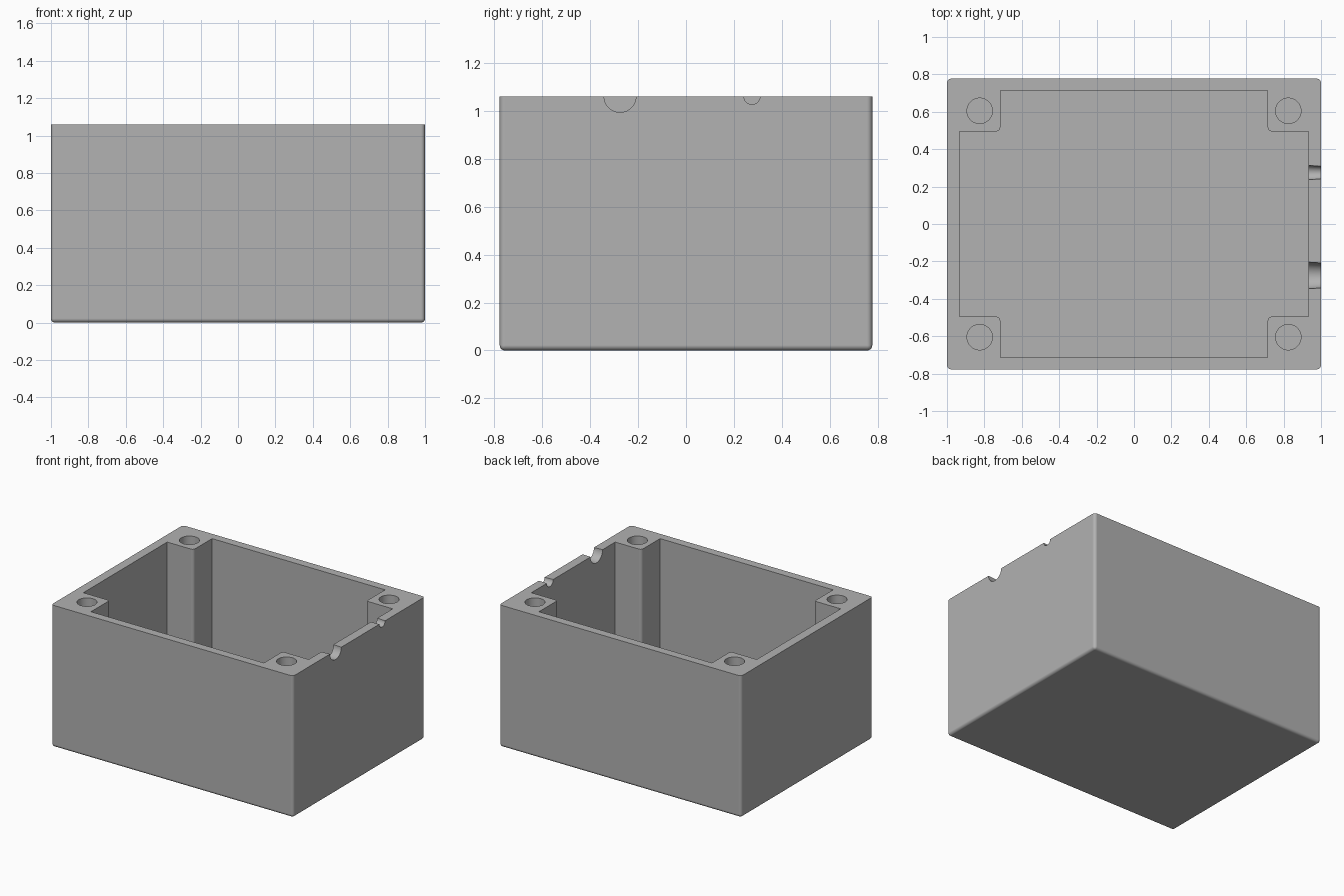
import bpy, bmesh, math
from mathutils import Matrix

if "Cube" in bpy.data.objects:
    bpy.data.objects.remove(bpy.data.objects["Cube"])

HX, HY, H = 1.0, 0.777, 1.06        # outer half sizes and height
IX, IY, FLOOR = 0.932, 0.715, 0.065  # cavity half sizes and floor thickness
PX, PY, R = 0.715, 0.495, 0.022     # inner corner of the screw posts, edge radius


def make_object(name, bm):
    bmesh.ops.recalc_face_normals(bm, faces=bm.faces)
    mesh = bpy.data.meshes.new(name)
    bm.to_mesh(mesh)
    bm.free()
    ob = bpy.data.objects.new(name, mesh)
    bpy.context.collection.objects.link(ob)
    return ob


def cone(name, r1, r2, depth, matrix):
    bm = bmesh.new()
    bmesh.ops.create_cone(bm, cap_ends=True, segments=48, radius1=r1,
                          radius2=r2, depth=depth, matrix=matrix)
    return make_object(name, bm)


# Outer block, rounded on every edge except the top rim
bm = bmesh.new()
bmesh.ops.create_cube(bm, size=1, matrix=Matrix.Translation((0, 0, H / 2))
                      @ Matrix.Diagonal((2 * HX, 2 * HY, H, 1)))
edges = [e for e in bm.edges if min(v.co.z for v in e.verts) < H - 0.01]
bmesh.ops.bevel(bm, geom=edges, offset=R, segments=5, profile=0.5, affect='EDGES')
box = make_object("enclosure_box", bm)

# Cavity outline: a plus shape leaving a post with a rounded edge in each corner
arc = [(PX + R - R * math.cos(t), PY + R - R * math.sin(t))
       for t in (i * math.pi / 10 for i in range(6))]
quarter = [(PX, IY)] + arc + [(IX, PY)]
outline = []
for sx, sy in ((1, 1), (1, -1), (-1, -1), (-1, 1)):
    pts = [(sx * x, sy * y) for x, y in quarter]
    outline += pts if sx * sy > 0 else pts[::-1]
bm = bmesh.new()
face = bm.faces.new([bm.verts.new((x, y, FLOOR)) for x, y in outline])
up = bmesh.ops.extrude_face_region(bm, geom=[face])
bmesh.ops.translate(bm, vec=(0, 0, H),
                    verts=[v for v in up["geom"] if isinstance(v, bmesh.types.BMVert)])
cutters = [make_object("cavity_cutter", bm)]

# Screw holes in the posts
for sx in (-1, 1):
    for sy in (-1, 1):
        cutters.append(cone("screw_hole_cutter", 0.068, 0.068, 1.0,
                            Matrix.Translation((sx * 0.825, sy * 0.605, H))))

# Slightly tapered cable notches in the right wall
for y, r_in, r_out in ((-0.275, 0.072, 0.066), (0.275, 0.039, 0.033)):
    cutters.append(cone("cable_notch_cutter", r_in, r_out, HX - IX + 0.02,
                        Matrix.Translation(((HX + IX) / 2, y, H))
                        @ Matrix.Rotation(math.pi / 2, 4, 'Y')))

# Cut everything out of the block
bpy.context.view_layer.objects.active = box
box.select_set(True)
for cutter in cutters:
    mod = box.modifiers.new("cut", 'BOOLEAN')
    mod.operation, mod.solver, mod.object = 'DIFFERENCE', 'EXACT', cutter
    bpy.ops.object.modifier_apply(modifier=mod.name)
    bpy.data.objects.remove(cutter)

# Grey plastic, smooth curves and flat walls
grey = bpy.data.materials.new("grey_plastic")
grey.diffuse_color = (0.445, 0.445, 0.445, 1)
grey.use_nodes = True
grey.node_tree.nodes["Principled BSDF"].inputs["Base Color"].default_value = grey.diffuse_color
box.data.materials.clear()
box.data.materials.append(grey)
for p in box.data.polygons:
    p.material_index = 0
bpy.ops.object.shade_smooth_by_angle(angle=math.radians(30))
weighted = box.modifiers.new("flat_walls", 'WEIGHTED_NORMAL')
weighted.keep_sharp = True
